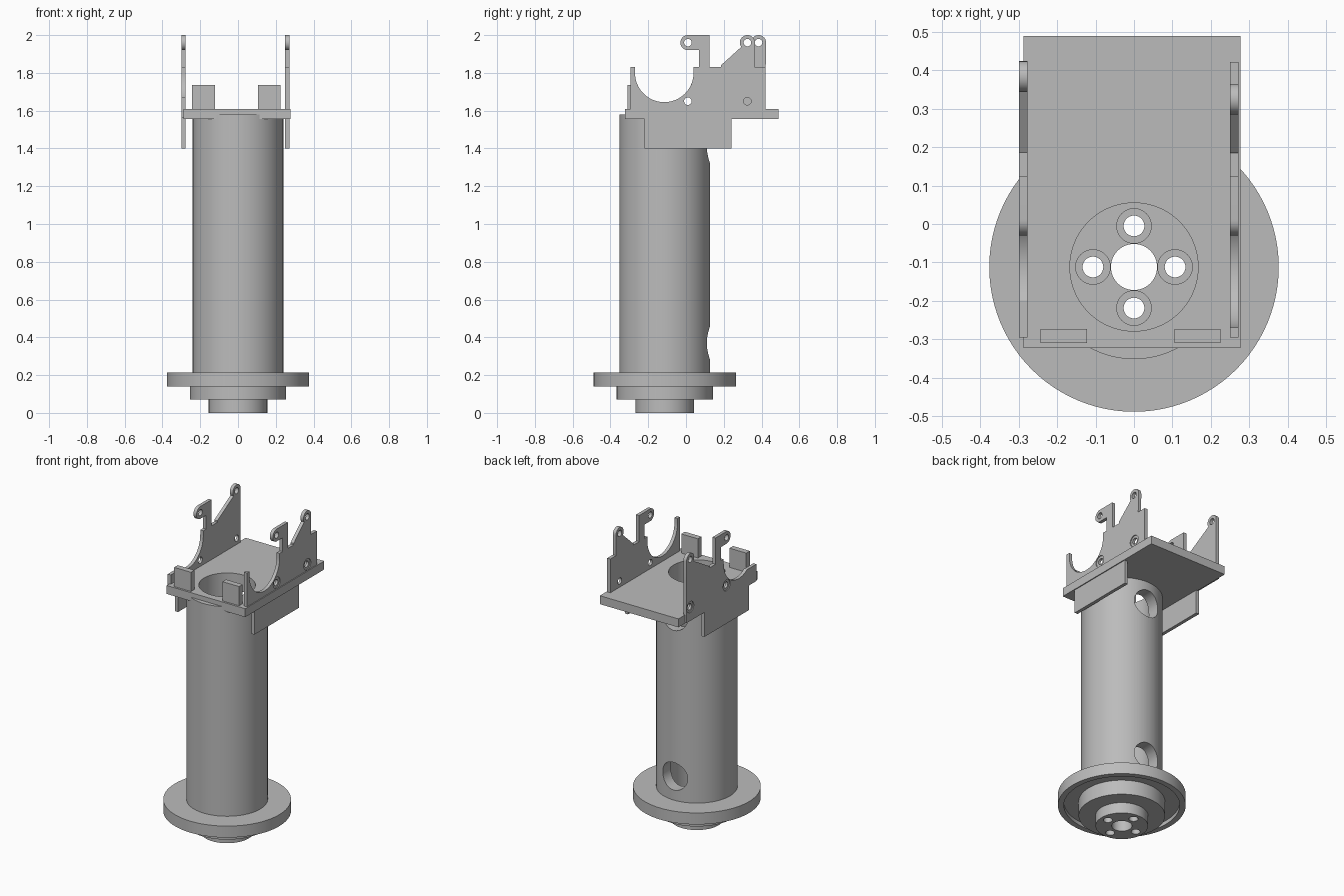
import bpy, bmesh, math
from mathutils import Matrix, Vector

cube = bpy.data.objects.get("Cube")
if cube:
    bpy.data.objects.remove(cube, do_unlink=True)

grey = bpy.data.materials.new("plain_grey")
grey.use_nodes = True
colour = (0.5, 0.5, 0.5, 1)
grey.diffuse_color = colour
grey.node_tree.nodes["Principled BSDF"].inputs["Base Color"].default_value = colour

AXIS_Y = -0.112  # column centre line


def make(name, bm):
    bmesh.ops.recalc_face_normals(bm, faces=bm.faces[:])
    mesh = bpy.data.meshes.new(name)
    bm.to_mesh(mesh)
    bm.free()
    ob = bpy.data.objects.new(name, mesh)
    bpy.context.collection.objects.link(ob)
    mesh.materials.append(grey)
    return ob


def box(name, x, y, z):
    bm = bmesh.new()
    bmesh.ops.create_cube(bm, size=1)
    for v in bm.verts:
        v.co = [r[0] if c < 0 else r[1] for c, r in zip(v.co, (x, y, z))]
    return make(name, bm)


def rod(radius, centre, depth, axis="Z", sides=48):
    bm = bmesh.new()
    turn = Matrix() if axis == "Z" else Matrix.Rotation(math.pi / 2, 4, {"X": "Y", "Y": "X"}[axis])
    bmesh.ops.create_cone(bm, cap_ends=True, segments=sides, radius1=radius, radius2=radius,
                          depth=depth, matrix=Matrix.Translation(centre) @ turn)
    return make("cutter", bm)


def cut(ob, cutters):
    # Subtract the cutters, bake the result and remove them
    for c in cutters:
        c.hide_render = True
        mod = ob.modifiers.new("cut", "BOOLEAN")
        mod.operation, mod.solver, mod.object = "DIFFERENCE", "EXACT", c
    graph = bpy.context.evaluated_depsgraph_get()
    mesh = bpy.data.meshes.new_from_object(ob.evaluated_get(graph))
    ob.modifiers.clear()
    ob.data = mesh
    for c in cutters:
        bpy.data.objects.remove(c, do_unlink=True)


def smooth(ob):
    bpy.ops.object.select_all(action="DESELECT")
    ob.select_set(True)
    bpy.context.view_layer.objects.active = ob
    bpy.ops.object.shade_smooth_by_angle(angle=math.radians(30))


def arc(y, z, r, start, end, steps=16):
    angles = [math.radians(start + (end - start) * i / steps) for i in range(steps + 1)]
    return [(y + r * math.cos(a), z + r * math.sin(a)) for a in angles]


# Hollow column with its stepped, recessed base flange
profile = [(.06, 0), (.155, 0), (.155, .07), (.255, .07), (.255, .165), (.342, .165),
           (.342, .14), (.377, .14), (.377, .215), (.24, .215), (.24, 1.58),
           (.167, 1.58), (.167, .14), (.06, .14)]
bm = bmesh.new()
sides = 96
rings = [[bm.verts.new((r * math.cos(a), AXIS_Y + r * math.sin(a), z)) for r, z in profile]
         for a in (math.tau * i / sides for i in range(sides))]
for i in range(sides):
    a, b = rings[i], rings[(i + 1) % sides]
    for j in range(len(profile)):
        k = (j + 1) % len(profile)
        bm.faces.new((a[j], b[j], b[k], a[k]))
column = make("column", bm)
cutters = [rod(.09, (0, .1, z), .36, "Y") for z in (.37, 1.41)]  # cable holes
for i in range(4):  # counterbored screw holes
    a = i * math.pi / 2
    x, y = .107 * math.cos(a), AXIS_Y + .107 * math.sin(a)
    cutters += [rod(.027, (x, y, .05), .3), rod(.045, (x, y, .12), .1)]
cut(column, cutters)
smooth(column)

# Top plate with the column opening
plate = box("top_plate", (-.288, .278), (-.323, .49), (1.555, 1.61))
cut(plate, [rod(.167, (0, AXIS_Y, 1.58), .3, sides=96)])
smooth(plate)

# Front stop blocks
for name, x in (("right_stop", (-.243, -.122)), ("left_stop", (.105, .225))):
    box(name, x, (-.31, -.273), (1.6, 1.735))


def side_bracket(name, x0, x1, lug_y, horn, outer):
    outline = [(-.22, 1.4), (.24, 1.4), (.24, 1.56), (.422, 1.56), (.422, 1.83), (lug_y + .038, 1.83)]
    outline += arc(lug_y, 1.96, .04, 0, 215)             # rear lug
    outline += [(.185, 1.84), (.185, 1.83), (.125, 1.83), (.125, 2)]
    outline += arc(.01, 1.96, .04, 90, 270)              # front hook
    outline += [(.07, 1.92), (.07, 1.83), (.04, 1.83)]
    if horn:                                             # cradle
        outline += arc(-.115, 1.8, .155, 0, -180, 32) + [(-.27, 1.83), (-.295, 1.83)]
    else:
        outline += arc(-.115, 1.8, .155, 0, -123, 24) + [(-.295, 1.67)]
    outline += [(-.295, 1.56), (-.22, 1.56)]
    bm = bmesh.new()
    face = bm.faces.new([bm.verts.new((x0, y, z)) for y, z in outline])
    new = bmesh.ops.extrude_face_region(bm, geom=[face])["geom"]
    bmesh.ops.translate(bm, vec=Vector((x1 - x0, 0, 0)),
                        verts=[g for g in new if isinstance(g, bmesh.types.BMVert)])
    ob = make(name, bm)
    spots = [(y, z) for y in (.01, lug_y) for z in (1.65, 1.96)]
    cutters = [rod(.02, (outer, y, z), .1, "X", 24) for y, z in spots]
    cutters += [rod(.036, (outer, y, 1.65), .012, "X", 32) for y in (.01, lug_y)]
    cut(ob, cutters)
    smooth(ob)


side_bracket("left_bracket", .25, .272, .325, True, .272)
side_bracket("right_bracket", -.3, -.278, .384, False, -.3)
